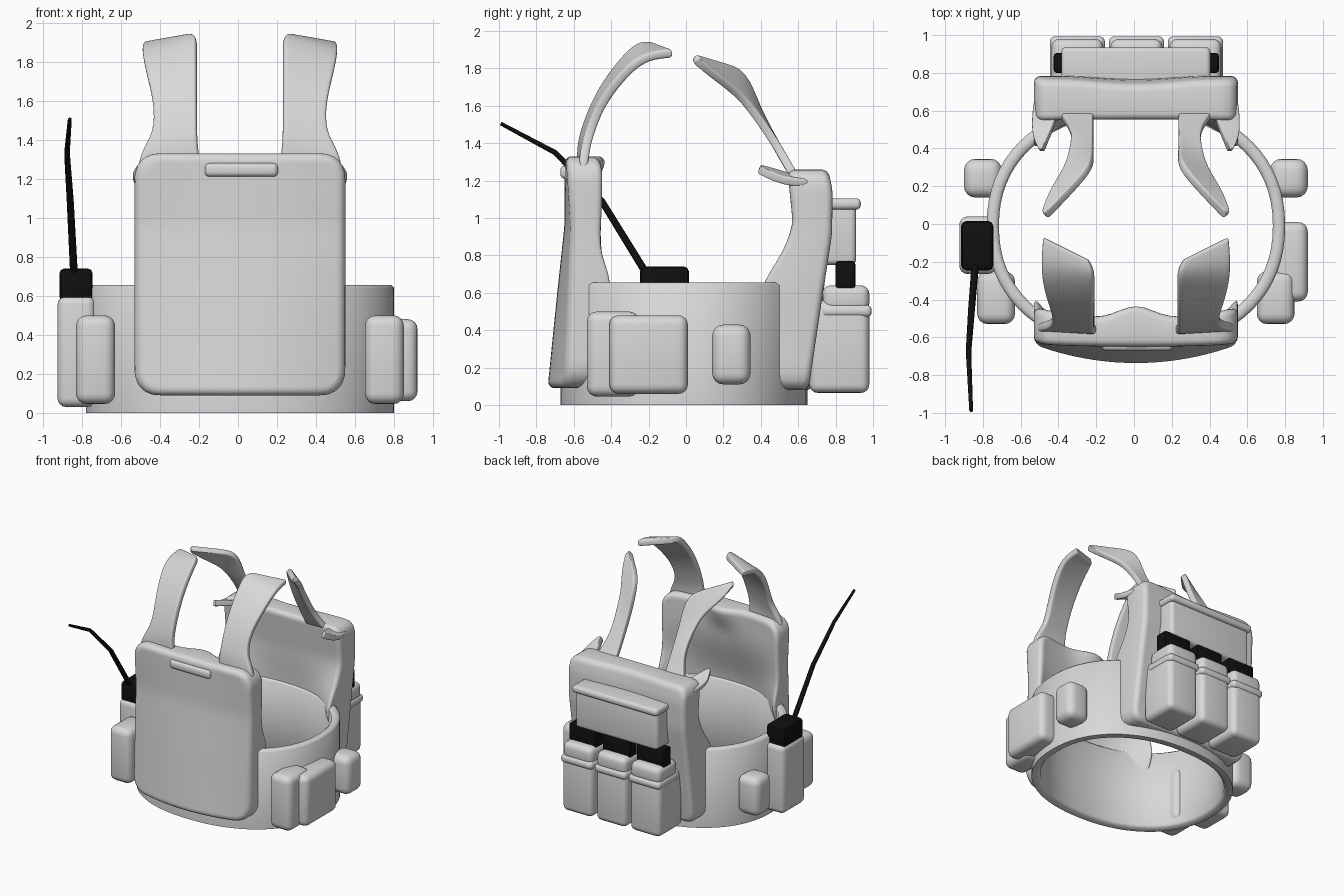
import bpy, bmesh, math
from mathutils import Vector

if "Cube" in bpy.data.objects:
    bpy.data.objects.remove(bpy.data.objects["Cube"])

CX = 0.01   # centre line of the vest body
POW = 2.2   # squareness of the waist oval


def material(name, rgb):
    m = bpy.data.materials.new(name)
    m.diffuse_color = (*rgb, 1)
    m.use_nodes = True
    m.node_tree.nodes["Principled BSDF"].inputs["Base Color"].default_value = m.diffuse_color
    return m


GREY = material("light grey fabric", (0.69, 0.69, 0.69))
BLACK = material("black plastic", (0.005, 0.005, 0.005))


def finish(name, bm, mat, angle=40):
    bmesh.ops.recalc_face_normals(bm, faces=bm.faces)
    me = bpy.data.meshes.new(name)
    bm.to_mesh(me)
    bm.free()
    ob = bpy.data.objects.new(name, me)
    bpy.context.collection.objects.link(ob)
    me.materials.append(mat)
    bpy.context.view_layer.objects.active = ob
    ob.select_set(True)
    bpy.ops.object.shade_smooth_by_angle(angle=math.radians(angle))
    ob.select_set(False)
    return ob


def box(name, x, y, z, r=0.04, mat=GREY, seg=4):
    """Rounded box between coordinate pairs."""
    bm = bmesh.new()
    bmesh.ops.create_cube(bm, size=1)
    for v in bm.verts:
        v.co = Vector([(a + b) / 2 + c * (b - a) for c, (a, b) in zip(v.co, (x, y, z))])
    bmesh.ops.bevel(bm, geom=bm.edges[:], offset=r, segments=seg, profile=0.5, affect='EDGES')
    return finish(name, bm, mat)


def panel(name, hw, z0, z1, radius, depth, n=24):
    """Padded panel with round corners; depth(x, s, t) gives the two y values."""
    bm = bmesh.new()
    sides = []
    hz, zc = (z1 - z0) / 2, (z0 + z1) / 2
    for side in (0, 1):
        rows = []
        for j in range(n + 1):
            row = []
            for i in range(n + 1):
                p = Vector((hw * (2 * i / n - 1), hz * (2 * j / n - 1)))
                c = Vector((max(-hw + radius, min(hw - radius, p.x)),
                            max(-hz + radius, min(hz - radius, p.y))))
                d = p - c
                if d.length > 1e-6:
                    p = c + d * max(abs(d.x), abs(d.y)) / d.length
                y = depth(p.x, abs(p.x) / hw, (p.y + hz) / (2 * hz))[side]
                row.append(bm.verts.new((CX + p.x, y, zc + p.y)))
            rows.append(row)
        for j in range(n):
            for i in range(n):
                bm.faces.new((rows[j][i], rows[j][i + 1], rows[j + 1][i + 1], rows[j + 1][i]))
        sides.append(rows[0] + [r[-1] for r in rows[1:]] + rows[-1][-2::-1]
                     + [r[0] for r in rows[-2:0:-1]])
    a, b = sides
    rim = []
    for k in range(len(a)):
        m = (k + 1) % len(a)
        bm.faces.new((a[k], a[m], b[m], b[k]))
        rim += [bm.edges.get((a[k], a[m])), bm.edges.get((b[k], b[m]))]
    bmesh.ops.recalc_face_normals(bm, faces=bm.faces)
    bmesh.ops.bevel(bm, geom=rim, offset=0.04, segments=4, profile=0.5,
                    affect='EDGES', clamp_overlap=True)
    return finish(name, bm, GREY, 70)


def ribbon(name, rows, s, thick):
    """Cloth strip through pairs of inner and outer edge points."""
    rows = [(Vector(a), Vector(b)) for a, b in rows]
    (a0, b0), (a1, b1) = rows[-2:]
    rows.insert(-1, (a0.lerp(a1, 0.85), b0.lerp(b1, 0.85)))  # keeps the end crisp
    bm = bmesh.new()
    grid = []
    for a, b in rows:
        grid.append([bm.verts.new((CX + s * p.x, p.y, p.z))
                     for p in (a, a.lerp(b, 0.08), a.lerp(b, 0.5), a.lerp(b, 0.92), b)])
    for r, q in zip(grid, grid[1:]):
        for i in range(4):
            bm.faces.new((r[i], r[i + 1], q[i + 1], q[i]))
    ob = finish(name, bm, GREY, 60)
    m = ob.modifiers.new("thickness", 'SOLIDIFY')
    m.thickness, m.offset = thick, 0
    m = ob.modifiers.new("soften", 'SUBSURF')
    m.levels = m.render_levels = 2


def waist_band():
    bm = bmesh.new()
    n = 72
    prof = [(0, 0.0), (0, 0.64), (0.015, 0.655), (0.05, 0.655), (0.065, 0.64),
            (0.065, 0.02), (0.05, 0.0)]
    rings = []
    for i in range(n):
        t = 2 * math.pi * i / n
        c, s = [math.copysign(abs(v) ** (2 / POW), v) for v in (math.cos(t), math.sin(t))]
        rings.append([bm.verts.new((CX + (0.79 - o) * c, -0.01 + (0.66 - o) * s, z))
                      for o, z in prof])
    for i in range(n):
        a, b = rings[i], rings[(i + 1) % n]
        for k in range(len(prof)):
            m = (k + 1) % len(prof)
            bm.faces.new((a[k], b[k], b[m], a[m]))
    finish("waist_band", bm, GREY, 60)


def lerp_table(table, t):
    for (t0, v0), (t1, v1) in zip(table, table[1:]):
        if t <= t1:
            return v0 + (v1 - v0) * (t - t0) / (t1 - t0)
    return table[-1][1]


def smooth(a, b, t):
    t = max(0, min(1, (t - a) / (b - a)))
    return t * t * (3 - 2 * t)


def band_wall(x):
    """Distance of the waist band's wall from its centre line at x."""
    return 0.615 * (1 - (abs(x) / 0.74) ** POW) ** (1 / POW)


def front_depth(x, s, t):
    outer = lerp_table([(0, -0.74), (0.4, -0.69), (0.7, -0.65), (1, -0.65)], t)
    top = -0.505 + 0.065 * s ** 2 + 0.075 * math.exp(-(s / 0.25) ** 2) * smooth(0.8, 1, t)
    low = -0.01 - band_wall(x)
    wrap = 0.07 * s ** 4 * math.exp(-((t - 0.45) / 0.12) ** 2)
    return outer + (0.10 - 0.09 * t) * s ** 2, low + (top - low) * smooth(0.4, 0.85, t) + wrap


def back_depth(x, s, t):
    outer = lerp_table([(0, 0.68), (0.4, 0.73), (0.7, 0.77), (0.9, 0.765), (1, 0.735)], t)
    wave = 0.025 * (1 - math.cos(math.pi * min(1, s * 1.3))) / 2 * (2 * t - 1)
    top = lerp_table([(0, 0.57), (0.75, 0.58), (1, 0.55)], t) - 0.01 * s ** 3
    low = -0.01 + band_wall(x)
    wrap = -0.05 * s ** 4 * math.exp(-((t - 0.47) / 0.12) ** 2)
    return outer + wave, low + (top - low) * smooth(0.42, 0.8, t) + wrap


# Main body
waist_band()
panel("front_panel", 0.54, 0.09, 1.33, 0.12, front_depth)
panel("back_panel", 0.54, 0.08, 1.26, 0.08, back_depth)
box("front_grab_handle", (-0.17, 0.205), (-0.672, -0.60), (1.21, 1.28), 0.025)

# Torn shoulder straps and shoulder flaps on both sides
FRONT = [((.20, -.56, 1.25), (.53, -.55, 1.25)), ((.215, -.56, 1.36), (.495, -.54, 1.36)),
         ((.22, -.55, 1.44), (.44, -.52, 1.44)), ((.22, -.50, 1.58), (.44, -.47, 1.58)),
         ((.22, -.43, 1.72), (.47, -.39, 1.70)), ((.22, -.32, 1.86), (.495, -.29, 1.81)),
         ((.22, -.25, 1.925), (.50, -.20, 1.865)), ((.25, -.19, 1.92), (.49, -.07, 1.88))]
BACK = [((.225, .61, 1.18), (.43, .61, 1.18)), ((.225, .55, 1.27), (.38, .55, 1.27)),
        ((.225, .47, 1.41), (.335, .48, 1.40)), ((.225, .38, 1.58), (.35, .38, 1.54)),
        ((.225, .31, 1.79), (.37, .29, 1.65)), ((.33, .19, 1.82), (.45, .17, 1.74)),
        ((.475, .04, 1.86), (.49, .055, 1.84))]
FLAP = [((.40, .66, 1.20), (.54, .66, 1.19)), ((.42, .55, 1.22), (.55, .55, 1.19)),
        ((.46, .46, 1.25), (.545, .46, 1.22)), ((.49, .39, 1.265), (.51, .39, 1.26))]
for s, side in ((-1, "left"), (1, "right")):
    ribbon(side + "_front_strap", FRONT, s, 0.05)
    ribbon(side + "_back_strap", BACK, s, 0.045)
    ribbon(side + "_shoulder_flap", FLAP, s, 0.045)

    # Pouches shared by both sides
    def span(a, b):
        return sorted((CX + s * a, CX + s * b))
    box(side + "_front_pouch", span(0.64, 0.84), (-0.53, -0.25), (0.045, 0.5), 0.055)
    box(side + "_small_pouch", span(0.71, 0.91), (0.14, 0.345), (0.11, 0.43), 0.06)

box("right_side_pouch", (0.74, 0.92), (-0.41, 0.01), (0.06, 0.48), 0.05)

# Radio with antenna
box("radio_pouch", (-0.925, -0.73), (-0.265, 0.04), (0.03, 0.6), 0.045)
box("radio_body", (-0.915, -0.745), (-0.245, 0.015), (0.57, 0.74), 0.025, BLACK, 2)
cu = bpy.data.curves.new("antenna", 'CURVE')
cu.dimensions = '3D'
cu.bevel_depth, cu.bevel_resolution, cu.use_fill_caps = 0.02, 2, True
sp = cu.splines.new('POLY')
path = [(-.84, -.21, .70, 1), (-.86, -.45, 1.09, .9), (-.875, -.66, 1.31, .75),
        (-.875, -.70, 1.35, .7), (-.862, -.99, 1.505, .5)]
sp.points.add(len(path) - 1)
for p, (x, y, z, r) in zip(sp.points, path):
    p.co, p.radius = (x, y, z, 1), r
antenna = bpy.data.objects.new("antenna", cu)
bpy.context.collection.objects.link(antenna)
cu.materials.append(BLACK)

# Upper back pouch with a lid rim
box("upper_back_pouch", (-0.37, 0.39), (0.70, 0.91), (0.75, 1.07), 0.03)
box("upper_back_lid", (-0.385, 0.405), (0.72, 0.935), (1.045, 1.105), 0.025)

# Three magazine pouches on the back
for i, x in enumerate((-0.30, 0.013, 0.325)):
    n = f"magazine_pouch_{i + 1}"
    box(n, (x - .14, x + .14), (0.66, 0.98), (0.065, 0.56), 0.045)
    box(n + "_band", (x - .146, x + .146), (0.72, 0.993), (0.47, 0.535), 0.028)
    box(n + "_lid", (x - .138, x + .138), (0.73, 0.98), (0.50, 0.64), 0.045)
    box(f"magazine_{i + 1}", (x - .125, x + .125), (0.80, 0.905), (0.58, 0.77), 0.015, BLACK, 2)
